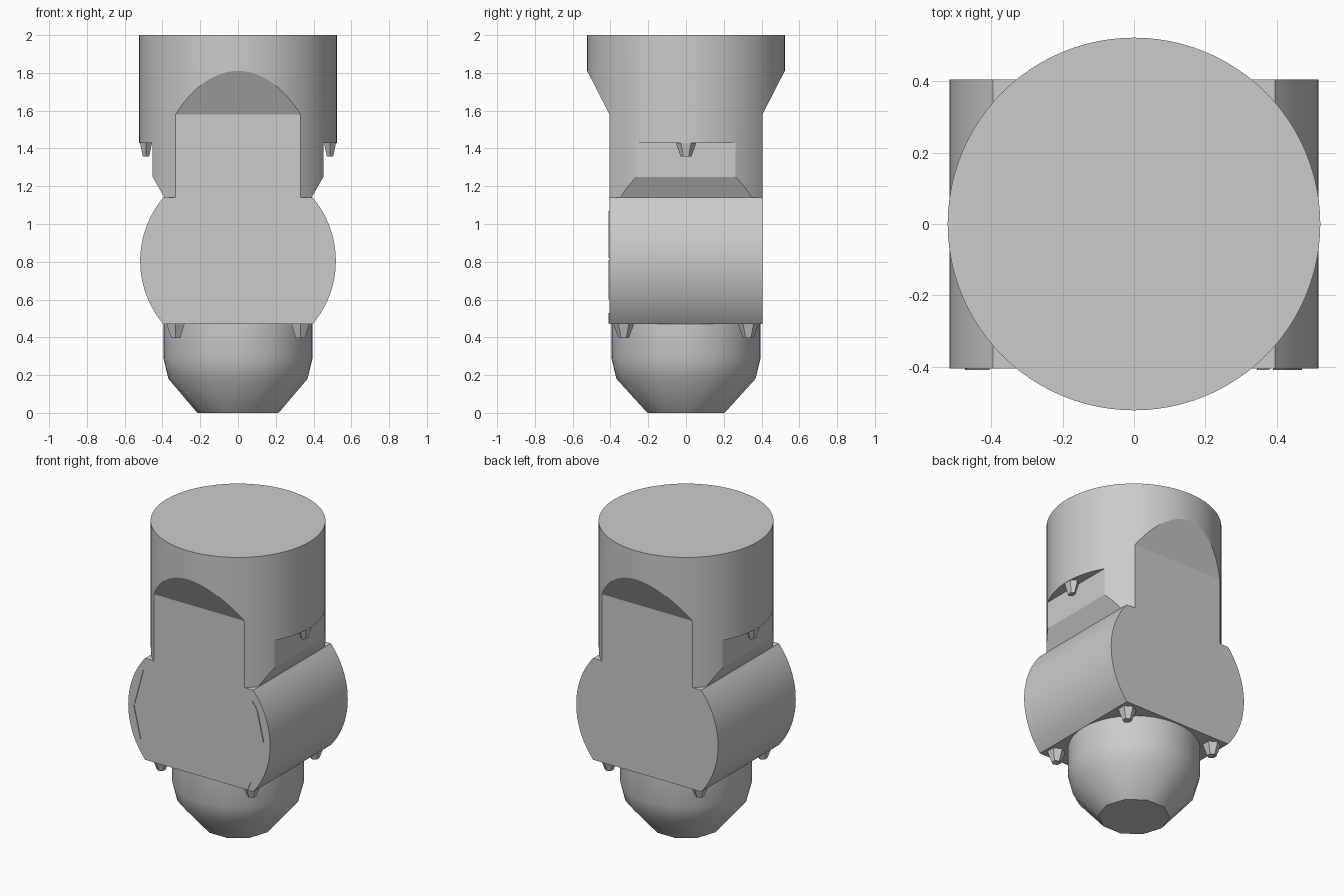
import bpy, bmesh, math
from mathutils import Matrix, Vector

if "Cube" in bpy.data.objects:
    bpy.data.objects.remove(bpy.data.objects["Cube"])

grey = bpy.data.materials.new("plain_grey")
grey.use_nodes = True
GREY = (0.6, 0.6, 0.6, 1)
grey.diffuse_color = GREY
grey.node_tree.nodes["Principled BSDF"].inputs["Base Color"].default_value = GREY

HALF_DEPTH = 0.405
RADIUS = 0.523


def add_object(name, bm):
    bmesh.ops.recalc_face_normals(bm, faces=bm.faces[:])
    mesh = bpy.data.meshes.new(name)
    bm.to_mesh(mesh)
    bm.free()
    mesh.materials.append(grey)
    obj = bpy.data.objects.new(name, mesh)
    bpy.context.collection.objects.link(obj)
    return obj


def activate(obj):
    bpy.ops.object.select_all(action='DESELECT')
    obj.select_set(True)
    bpy.context.view_layer.objects.active = obj


def smooth(obj, degrees=25):
    activate(obj)
    bpy.ops.object.shade_smooth_by_angle(angle=math.radians(degrees))


def prism(name, outline, start, end, axis="y"):
    """Extrude an outline of (side, height) points along x or y."""
    def place(u, z, depth):
        return (u, depth, z) if axis == "y" else (depth, u, z)
    bm = bmesh.new()
    face = bm.faces.new([bm.verts.new(place(u, z, start)) for u, z in outline])
    out = bmesh.ops.extrude_face_region(bm, geom=[face])
    moved = [g for g in out["geom"] if isinstance(g, bmesh.types.BMVert)]
    bmesh.ops.translate(bm, verts=moved, vec=place(0, 0, end - start))
    return add_object(name, bm)


def mirrored(points):
    return points + [(-u, z) for u, z in reversed(points)]


def keep_inside(obj, cutter):
    cutter.hide_render = True
    mod = obj.modifiers.new("trim", 'BOOLEAN')
    mod.operation = 'INTERSECT'
    mod.solver = 'EXACT'
    mod.object = cutter
    activate(obj)
    bpy.ops.object.modifier_apply(modifier=mod.name)
    bpy.data.objects.remove(cutter)


# Upper cylinder, trimmed to flats at front and back and notches at the sides
bm = bmesh.new()
bmesh.ops.create_cone(bm, cap_ends=True, segments=96, radius1=RADIUS, radius2=RADIUS,
                      depth=0.86, matrix=Matrix.Translation((0, 0, 1.57)))
upper = add_object("upper_cylinder", bm)
flats = mirrored([(0.63, 2.1), (0.63, 2.02), (HALF_DEPTH, 1.58), (HALF_DEPTH, 1.1)])
keep_inside(upper, prism("flat_cutter", flats, -1, 1, "x"))
notches = mirrored([(0.7, 2.1), (0.7, 1.43), (0.452, 1.43), (0.452, 1.25),
                    (0.39, 1.14), (0.39, 1.1)])
keep_inside(upper, prism("notch_cutter", notches, -1, 1))
smooth(upper)

# Cross barrel with flat top and bottom
barrel_radius, barrel_z, half_height = 0.518, 0.805, 0.335
limit = math.asin(half_height / barrel_radius)
steps = 24
arc = []
for i in range(steps + 1):
    a = limit * (1 - 2 * i / steps)
    arc.append((barrel_radius * math.cos(a), barrel_z + barrel_radius * math.sin(a)))
barrel = prism("cross_barrel", mirrored(arc), -HALF_DEPTH, HALF_DEPTH)
smooth(barrel)

# Rounded lower body, ending in a coarse flat foot
bm = bmesh.new()
for radius, z, sides in ((0.395, 0.47, 48), (0.395, 0.29, 48), (0.368, 0.18, 16), (0.215, 0, 10)):
    for i in range(sides):
        a = math.tau * i / sides
        bm.verts.new((radius * math.cos(a), radius * math.sin(a), z))
bmesh.ops.convex_hull(bm, input=bm.verts[:])
bmesh.ops.dissolve_limit(bm, angle_limit=0.01, verts=bm.verts[:], edges=bm.edges[:])
smooth(add_object("lower_body", bm), 40)


# Small faceted studs under the barrel corners and under the side notches
def stud(name, x, y, z, width):
    bm = bmesh.new()
    bmesh.ops.create_cone(bm, cap_ends=True, segments=6, radius1=0.028, radius2=0.055,
                          depth=0.075)
    bmesh.ops.scale(bm, verts=bm.verts[:], vec=(width, 1, 1))
    bmesh.ops.translate(bm, verts=bm.verts[:], vec=(x, y, z - 0.036))
    add_object(name, bm)


for side, s in (("left", 1), ("right", -1)):
    stud("notch_stud_" + side, s * 0.487, 0, 1.43, 0.68)
    for end, e in (("front", -1), ("back", 1)):
        stud("barrel_stud_" + end + "_" + side, s * 0.33, e * 0.33, 0.47, 1)

# Thin slivers along the rim of the barrel front
slivers = {
    "rim_sliver_upper_right": [(-0.405, 1.06), (-0.47, 0.82), (-0.447, 0.94)],
    "rim_sliver_lower_right": [(-0.475, 0.81), (-0.425, 0.6), (-0.458, 0.7)],
    "rim_sliver_upper_left": [(0.39, 1.068), (0.425, 1.02), (0.472, 0.82), (0.415, 1.02)],
    "rim_sliver_lower_left": [(0.38, 0.53), (0.345, 0.472), (0.355, 0.472)],
}
for name, outline in slivers.items():
    prism(name, outline, -HALF_DEPTH - 0.005, -HALF_DEPTH + 0.003)
